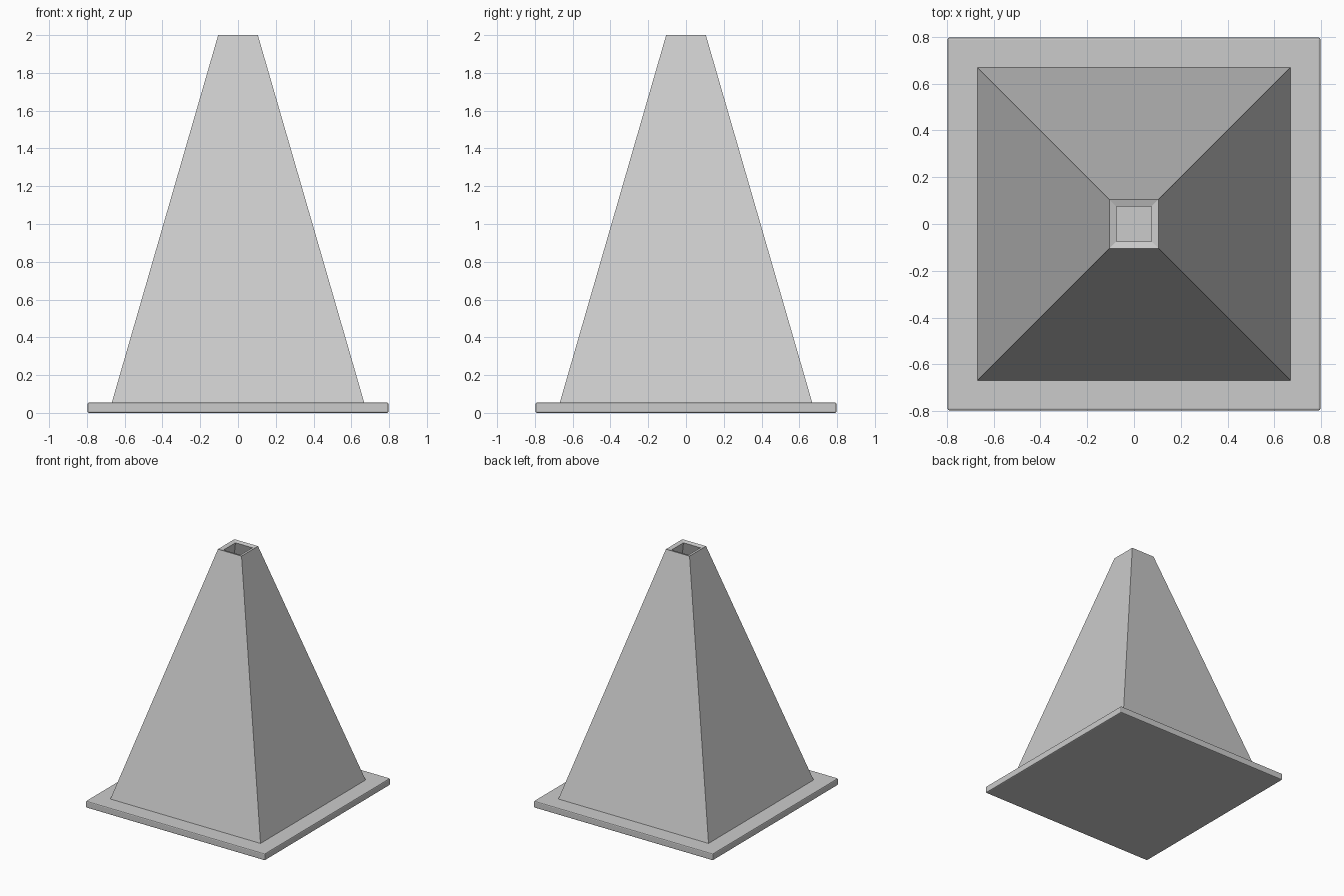
import bpy, bmesh

if "Cube" in bpy.data.objects:
    bpy.data.objects.remove(bpy.data.objects["Cube"])

def finish(bm, name):
    bmesh.ops.recalc_face_normals(bm, faces=bm.faces)
    me = bpy.data.meshes.new(name)
    bm.to_mesh(me)
    bm.free()
    ob = bpy.data.objects.new(name, me)
    bpy.context.collection.objects.link(ob)
    return ob

BASE_HALF, BASE_H = 0.797, 0.055

# Square base slab with slightly softened edges
bm = bmesh.new()
bmesh.ops.create_cube(bm, size=1)
for v in bm.verts:
    v.co = (v.co.x * 2 * BASE_HALF, v.co.y * 2 * BASE_HALF, (v.co.z + 0.5) * BASE_H)
base = finish(bm, "base_slab")
bevel = base.modifiers.new("edge_bevel", "BEVEL")
bevel.width = 0.008
bevel.segments = 2

# Hollow tapered body: (half width, height) outside bottom, top, rim, inside bottom
profile = [(0.668, BASE_H), (0.105, 2.0), (0.075, 1.991), (0.636, BASE_H)]
corners = [(-1, -1), (1, -1), (1, 1), (-1, 1)]
bm = bmesh.new()
rings = [[bm.verts.new((x * w, y * w, z)) for x, y in corners] for w, z in profile]
for k, lower in enumerate(rings):
    upper = rings[(k + 1) % len(rings)]
    for i in range(4):
        j = (i + 1) % 4
        bm.faces.new((lower[i], lower[j], upper[j], upper[i]))
finish(bm, "tapered_body")
